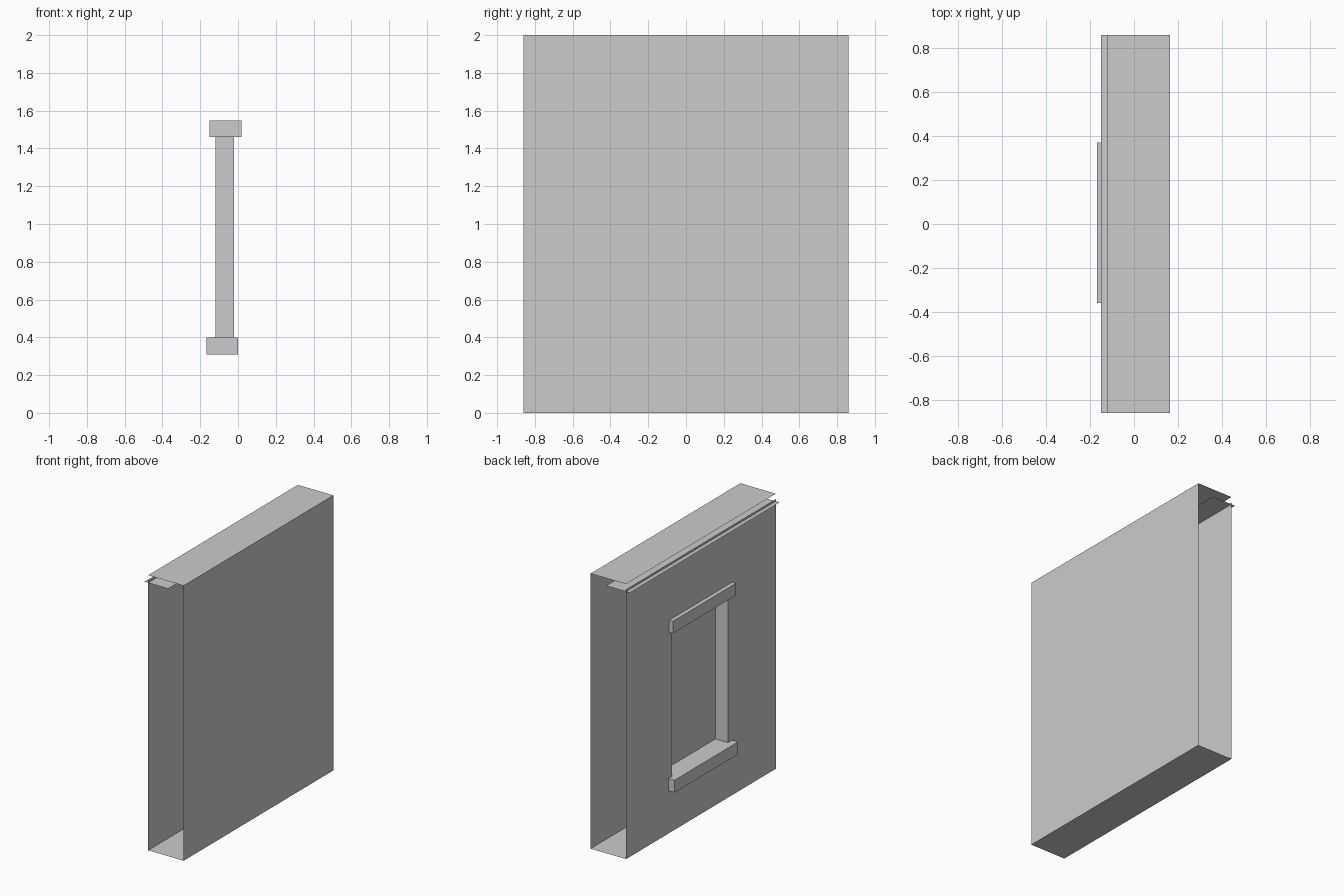
import bpy, bmesh

if "Cube" in bpy.data.objects:
    bpy.data.objects.remove(bpy.data.objects["Cube"])

HALF = 0.86                      # half length of the wall section
BACK, FACE = 0.165, -0.12        # rear wall and window wall positions
Y0, Y1, Z0, Z1 = -0.31, 0.33, 0.40, 1.46   # window opening
PANE = -0.02                     # recessed pane depth


def make(name, quads):
    bm = bmesh.new()
    for q in quads:
        bm.faces.new([bm.verts.new(p) for p in q])
    bmesh.ops.remove_doubles(bm, verts=bm.verts, dist=1e-5)
    mesh = bpy.data.meshes.new(name)
    bm.to_mesh(mesh)
    bm.free()
    obj = bpy.data.objects.new(name, mesh)
    bpy.context.collection.objects.link(obj)
    return obj


def slab(x0, x1, z):             # horizontal sheet along the full length, facing up
    return [(x0, -HALF, z), (x1, -HALF, z), (x1, HALF, z), (x0, HALF, z)]


def panel(x, y0, y1, z0, z1):    # vertical sheet facing -x
    return [(x, y1, z0), (x, y0, z0), (x, y0, z1), (x, y1, z1)]


def block(name, x0, x1, y0, y1, z0, z1):
    bpy.ops.mesh.primitive_cube_add(size=1, location=((x0 + x1) / 2, (y0 + y1) / 2, (z0 + z1) / 2))
    obj = bpy.context.object
    obj.name = name
    obj.scale = (x1 - x0, y1 - y0, z1 - z0)
    return obj


# Open-ended shell: rear wall, roof and floor
make("rear_wall", [panel(BACK, -HALF, HALF, 0, 2)[::-1]])
make("roof", [slab(FACE, BACK, 2.0)])
make("floor", [slab(FACE, BACK, 0.0)[::-1]])

# Window wall: three by three panels without the middle one
ys, zs = (-HALF, Y0, Y1, HALF), (0, Z0, Z1, 1.96)
make("window_wall", [panel(FACE, ys[i], ys[i + 1], zs[j], zs[j + 1])
                     for i in range(3) for j in range(3) if (i, j) != (1, 1)])

# Window recess: jambs, head and bottom around the opening
ring = [(Y0, Z0), (Y0, Z1), (Y1, Z1), (Y1, Z0)]
make("window_recess", [[(FACE, *a), (FACE, *b), (PANE, *b), (PANE, *a)]
                       for a, b in zip(ring, ring[1:] + ring[:1])])
make("window_pane", [panel(PANE, Y0, Y1, Z0, Z1)])

# Thin ledge under the roof
make("eave_ledge", [slab(-0.15, 0.04, 1.945)])

# Sill and lintel
block("window_sill", -0.168, 0.0, -0.36, 0.372, 0.31, 0.40)
block("window_lintel", -0.15, 0.018, -0.36, 0.366, 1.46, 1.548)
